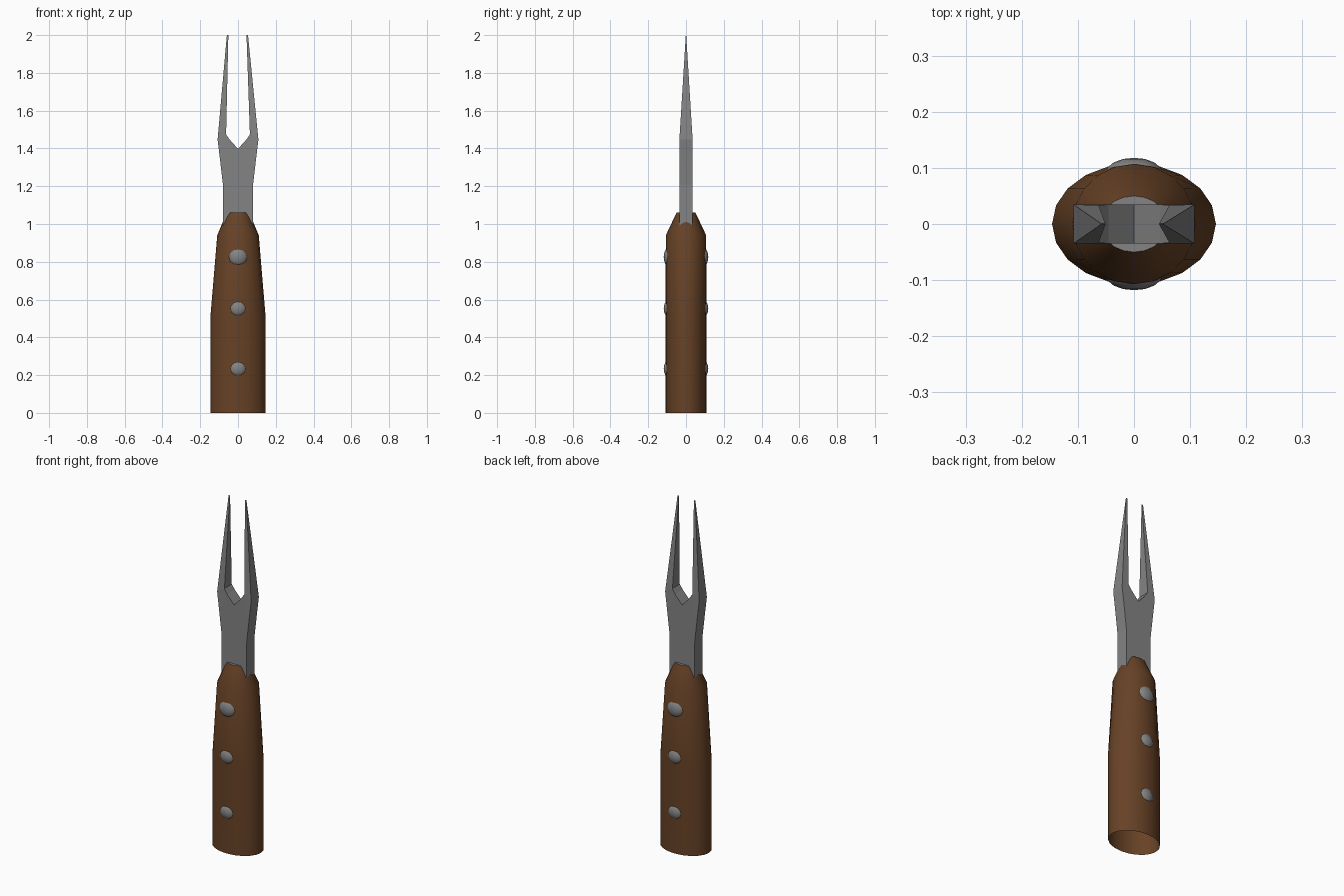
import bpy, bmesh, math

if "Cube" in bpy.data.objects:
    bpy.data.objects.remove(bpy.data.objects["Cube"])


def material(name, rgb):
    m = bpy.data.materials.new(name)
    m.diffuse_color = (*rgb, 1)
    m.use_nodes = True
    m.node_tree.nodes["Principled BSDF"].inputs["Base Color"].default_value = m.diffuse_color
    return m


WOOD = material("brown_wood", (0.135, 0.054, 0.019))
STEEL = material("grey_steel", (0.23, 0.23, 0.23))


def finish(bm, name, mats, smooth=None):
    mesh = bpy.data.meshes.new(name)
    bm.to_mesh(mesh)
    bm.free()
    for m in mats:
        mesh.materials.append(m)
    ob = bpy.data.objects.new(name, mesh)
    bpy.context.collection.objects.link(ob)
    if smooth:
        bpy.ops.object.select_all(action='DESELECT')
        ob.select_set(True)
        bpy.context.view_layer.objects.active = ob
        bpy.ops.object.shade_smooth_by_angle(angle=math.radians(smooth))
    return ob


# Handle: oval rings (height, x radius, y radius), open below, steel cap on top
SIDES = 20
bm = bmesh.new()
rings = []
for z, rx, ry in [(0, .146, .108), (.51, .146, .108), (.94, .11, .107), (1.06, .06, .05)]:
    angles = [2 * math.pi * i / SIDES for i in range(SIDES)]
    rings.append([bm.verts.new((rx * math.cos(a), ry * math.sin(a), z)) for a in angles])
for lo, hi in zip(rings, rings[1:]):
    for i in range(SIDES):
        j = (i + 1) % SIDES
        bm.faces.new((lo[i], lo[j], hi[j], hi[i]))
bm.faces.new(rings[-1]).material_index = 1
finish(bm, "handle", [WOOD, STEEL], 30)

# Fork blade: each half is a row of sections (outer x, z, inner x, z)
sections = [(.08, .98, 0, .98), (.08, 1.21, 0, 1.398), (.094, 1.33, .045, 1.448),
            (.108, 1.447, .063, 1.475), (.056, 2.0, .048, 2.0)]


def half_thickness(z):
    return .035 * min(1, max(.03, (2 - z) / .553))


bm = bmesh.new()
for side in (1, -1):
    rows = []
    for xo, zo, xi, zi in sections:
        lean = .003 if zo > 1.9 else 0          # tips sit slightly off centre
        to, ti = half_thickness(zo), half_thickness(zi)
        pts = [(xo, -to, zo), (xo, to, zo), (xi, ti, zi), (xi, -ti, zi)]
        rows.append([bm.verts.new((side * x - lean, y, z)) for x, y, z in pts])
    for n, (lo, hi) in enumerate(zip(rows, rows[1:])):
        for i in range(4):
            if n == 0 and i == 2:               # no wall on the centre line
                continue
            j = (i + 1) % 4
            bm.faces.new((lo[i], lo[j], hi[j], hi[i]))
    bm.faces.new(rows[0])
    bm.faces.new(rows[-1])
bmesh.ops.remove_doubles(bm, verts=bm.verts, dist=.0005)
bmesh.ops.recalc_face_normals(bm, faces=bm.faces)
finish(bm, "fork_blade", [STEEL])

# Rivets: flattened domes, three on each face of the handle
for n, (z, r) in enumerate([(.234, .046), (.552, .046), (.825, .051)], 1):
    for side, label in ((-1, "front"), (1, "back")):
        bm = bmesh.new()
        bmesh.ops.create_uvsphere(bm, u_segments=12, v_segments=8, radius=1)
        for v in bm.verts:
            x, y, h = v.co
            v.co = (x * r, side * .09 + h * .028, z + y * r)
        bmesh.ops.recalc_face_normals(bm, faces=bm.faces)
        finish(bm, f"rivet_{label}_{n}", [STEEL], 35)
